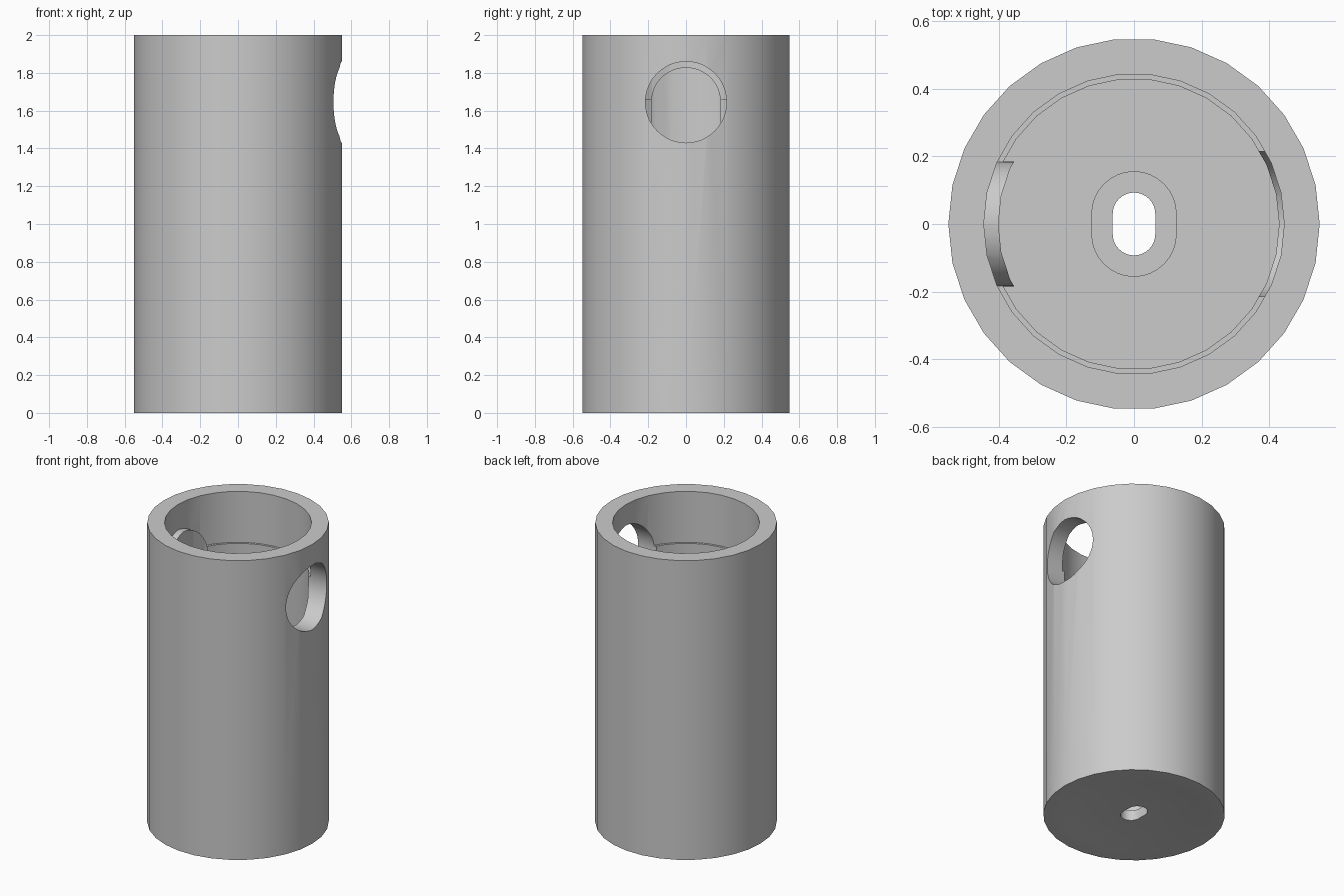
import bpy, bmesh
from math import sin, cos, pi, radians
from mathutils import Vector

if "Cube" in bpy.data.objects:
    bpy.data.objects.remove(bpy.data.objects["Cube"], do_unlink=True)

SEGMENTS = 30
FLOOR, LEDGE, TOP = 0.15, 1.66, 2.0
PORT_Z = 1.645

grey = bpy.data.materials.new("plain grey")
grey.use_nodes = True
grey.diffuse_color = (0.6, 0.6, 0.6, 1)
grey.node_tree.nodes["Principled BSDF"].inputs["Base Color"].default_value = (0.6, 0.6, 0.6, 1)


def finish(bm, name):
    bmesh.ops.recalc_face_normals(bm, faces=bm.faces)
    mesh = bpy.data.meshes.new(name)
    bm.to_mesh(mesh)
    bm.free()
    obj = bpy.data.objects.new(name, mesh)
    obj.data.materials.append(grey)
    bpy.context.collection.objects.link(obj)
    return obj


def lathe(name, profile):
    """Revolve (radius, height) points around the z axis."""
    bm = bmesh.new()
    verts = [bm.verts.new((r, 0, z)) for r, z in profile]
    edges = [bm.edges.new(pair) for pair in zip(verts, verts[1:])]
    bmesh.ops.spin(bm, geom=verts + edges, cent=(0, 0, 0), axis=(0, 0, 1),
                   angle=2 * pi, steps=SEGMENTS)
    bmesh.ops.remove_doubles(bm, verts=bm.verts, dist=0.0001)
    return finish(bm, name)


def prism(name, points, offset):
    """Extrude a closed outline along an offset."""
    bm = bmesh.new()
    face = bm.faces.new([bm.verts.new(p) for p in points])
    result = bmesh.ops.extrude_face_region(bm, geom=[face], use_keep_orig=True)
    moved = [v for v in result["geom"] if isinstance(v, bmesh.types.BMVert)]
    bmesh.ops.translate(bm, verts=moved, vec=Vector(offset))
    return finish(bm, name)


def arc(radius, start, end, steps):
    angles = [start + (end - start) * i / steps for i in range(steps + 1)]
    return [(radius * cos(a), radius * sin(a)) for a in angles]


def stadium(radius, half_straight):
    upper = [(x, y + half_straight) for x, y in arc(radius, 0, pi, 16)]
    return upper + [(-x, -y) for x, y in upper]


def combine(target, tool, operation):
    mod = target.modifiers.new(operation.lower(), "BOOLEAN")
    mod.operation = operation
    mod.solver = "EXACT"
    mod.object = tool
    bpy.ops.object.select_all(action="DESELECT")
    bpy.context.view_layer.objects.active = target
    target.select_set(True)
    bpy.ops.object.modifier_apply(modifier=mod.name)
    bpy.data.objects.remove(tool, do_unlink=True)


# Tubular body with floor, stepped bore and slightly dished underside
body = lathe("tube_body", [
    (0, 0.012), (0.38, 0.012), (0.46, 0), (0.55, 0), (0.55, TOP), (0.445, TOP),
    (0.445, LEDGE), (0.43, LEDGE), (0.43, FLOOR), (0, FLOOR)])

# Round-topped key rib on the inside wall, with a concave inner face
outline = [(-0.48, y, PORT_Z + z) for y, z in arc(0.185, 0, pi, 24)]
outline += [(-0.48, -0.185, FLOOR - 0.03), (-0.48, 0.185, FLOOR - 0.03)]
rib = prism("key_rib", outline, (0.25, 0, 0))
core = lathe("rib_cutter", [(0, -0.1), (0.402, -0.1), (0.402, 2.1), (0, 2.1)])
combine(rib, core, "DIFFERENCE")
combine(body, rib, "UNION")

# Round port through the wall opposite the rib
circle = [(0.3, y, PORT_Z + z) for y, z in arc(0.215, 0, 2 * pi, 48)[:-1]]
combine(body, prism("port_cutter", circle, (0.4, 0, 0)), "DIFFERENCE")

# Slotted floor hole with a wider counterbore
for name, radius, bottom in (("counterbore", 0.125, 0.08), ("slot", 0.063, -0.1)):
    points = [(x, y, bottom) for x, y in stadium(radius, 0.03)]
    combine(body, prism(name + "_cutter", points, (0, 0, 0.4)), "DIFFERENCE")

bpy.ops.object.select_all(action="DESELECT")
body.select_set(True)
bpy.context.view_layer.objects.active = body
bpy.ops.object.shade_smooth_by_angle(angle=radians(30))
